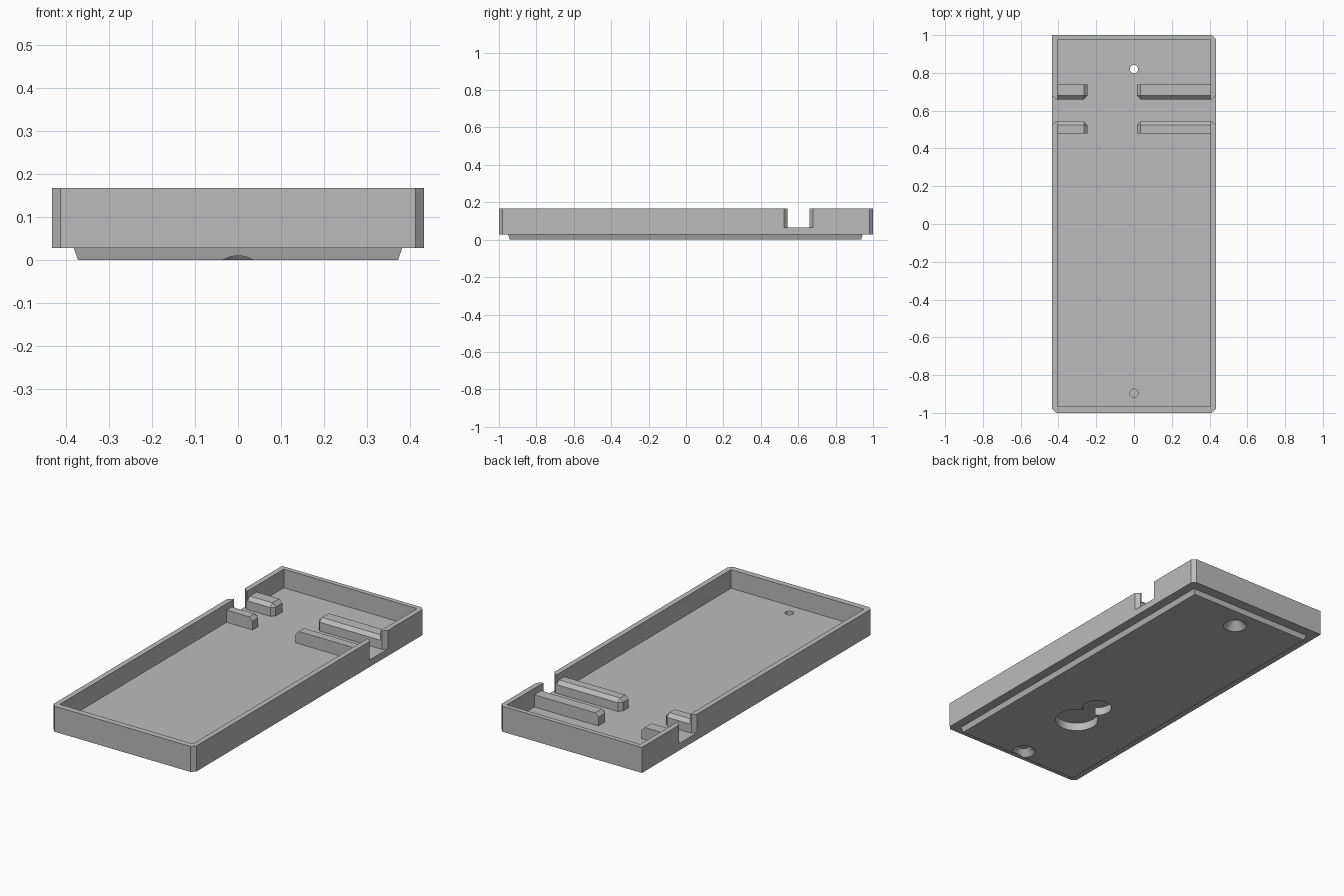
import bpy, bmesh
from mathutils import Vector

if "Cube" in bpy.data.objects:
    bpy.data.objects.remove(bpy.data.objects["Cube"], do_unlink=True)

grey = bpy.data.materials.new("light_grey")
grey.use_nodes = True
color = (0.5, 0.5, 0.5, 1)
grey.diffuse_color = color
grey.node_tree.nodes["Principled BSDF"].inputs["Base Color"].default_value = color

HALF_X, HALF_Y = 0.433, 1.0
UNDER, FLOOR, RIM = 0.028, 0.066, 0.168
CHAMFER = 0.02
CHANNEL_FRONT, CHANNEL_BACK = 0.543, 0.66


def finish(name, bm):
    bmesh.ops.recalc_face_normals(bm, faces=bm.faces)
    mesh = bpy.data.meshes.new(name)
    bm.to_mesh(mesh)
    bm.free()
    mesh.materials.append(grey)
    obj = bpy.data.objects.new(name, mesh)
    bpy.context.collection.objects.link(obj)
    return obj


def prism(name, lower, upper, z0, z1):
    """Solid between two outlines with the same number of corners."""
    bm = bmesh.new()
    a = [bm.verts.new((x, y, z0)) for x, y in lower]
    b = [bm.verts.new((x, y, z1)) for x, y in upper]
    bm.faces.new(a[::-1])
    bm.faces.new(b)
    for i in range(len(a)):
        j = (i + 1) % len(a)
        bm.faces.new((a[i], a[j], b[j], b[i]))
    return finish(name, bm)


def cone(name, x, y, z0, z1, r0, r1):
    bm = bmesh.new()
    bmesh.ops.create_cone(bm, cap_ends=True, segments=40, radius1=r0, radius2=r1, depth=z1 - z0)
    bmesh.ops.translate(bm, verts=bm.verts, vec=Vector((x, y, (z0 + z1) / 2)))
    return finish(name, bm)


def combine(target, tool, operation):
    mod = target.modifiers.new("combine", "BOOLEAN")
    mod.operation, mod.object, mod.solver = operation, tool, "EXACT"
    bpy.context.view_layer.objects.active = target
    bpy.ops.object.modifier_apply(modifier=mod.name)
    bpy.data.objects.remove(tool, do_unlink=True)


def rectangle(x0, x1, y0, y1):
    return [(x0, y0), (x1, y0), (x1, y1), (x0, y1)]


# Outer shell: three chamfered corners, one square corner at the back
c = CHAMFER
outline = [(-HALF_X + c, -HALF_Y), (HALF_X - c, -HALF_Y), (HALF_X, -HALF_Y + c),
           (HALF_X, HALF_Y - c), (HALF_X - c, HALF_Y), (-HALF_X, HALF_Y),
           (-HALF_X, -HALF_Y + c)]
tray = prism("tray", outline, outline, UNDER, RIM)

# Tapered plate under the tray
plate = prism("base_plate", rectangle(-0.372, 0.372, -0.943, 0.937),
              rectangle(-0.387, 0.387, -0.955, 0.947), 0, 0.042)
combine(tray, plate, "UNION")

# Cavity with a flared notch through each side wall
inner = 0.404
flare = [(inner, CHANNEL_FRONT), (HALF_X - c, CHANNEL_FRONT),
         (HALF_X + c, CHANNEL_FRONT - 2 * c), (HALF_X + c, CHANNEL_BACK + 2 * c),
         (HALF_X - c, CHANNEL_BACK), (inner, CHANNEL_BACK)]
cavity_outline = ([(-inner, -0.967), (inner, -0.967)] + flare
                  + [(inner, 0.974), (-inner, 0.974)]
                  + [(-x, y) for x, y in reversed(flare)])
combine(tray, prism("cavity", cavity_outline, cavity_outline, FLOOR, 0.3), "DIFFERENCE")

# Countersunk screw holes
for y in (0.82, -0.895):
    combine(tray, cone("countersink", 0, y, -0.005, 0.045, 0.0645, 0.02), "DIFFERENCE")
    combine(tray, cone("screw_hole", 0, y, 0.03, 0.2, 0.022, 0.022), "DIFFERENCE")

# Keyhole-shaped recess in the underside
for y, radius in ((-0.465, 0.11), (-0.3, 0.075)):
    combine(tray, cone("recess", 0, y, -0.05, 0.045, radius, radius), "DIFFERENCE")


# Ribs either side of the cross channel, chamfered at the channel and free end
def rib(name, wall_x, end_x, far_y, channel_y):
    z0, z1 = FLOOR - 0.006, 0.133
    bm = bmesh.new()
    bmesh.ops.create_cube(bm, size=1)
    for v in bm.verts:
        v.co = (end_x if v.co.x > 0 else wall_x,
                channel_y if v.co.y > 0 else far_y,
                z1 if v.co.z > 0 else z0)

    def sides(v):
        return (abs(v.co.x - end_x) < 1e-4, abs(v.co.y - channel_y) < 1e-4,
                abs(v.co.z - z1) < 1e-4)

    edges = [e for e in bm.edges
             if sum(p and q for p, q in zip(sides(e.verts[0]), sides(e.verts[1]))) == 2]
    bmesh.ops.recalc_face_normals(bm, faces=bm.faces)
    bmesh.ops.bevel(bm, geom=edges, offset=0.019, segments=1, affect="EDGES")
    finish(name, bm)


for side, wall_x, end_x in (("left", 0.412, 0.015), ("right", -0.412, -0.247)):
    rib("front_rib_" + side, wall_x, end_x, 0.478, CHANNEL_FRONT)
    rib("back_rib_" + side, wall_x, end_x, 0.738, CHANNEL_BACK)
